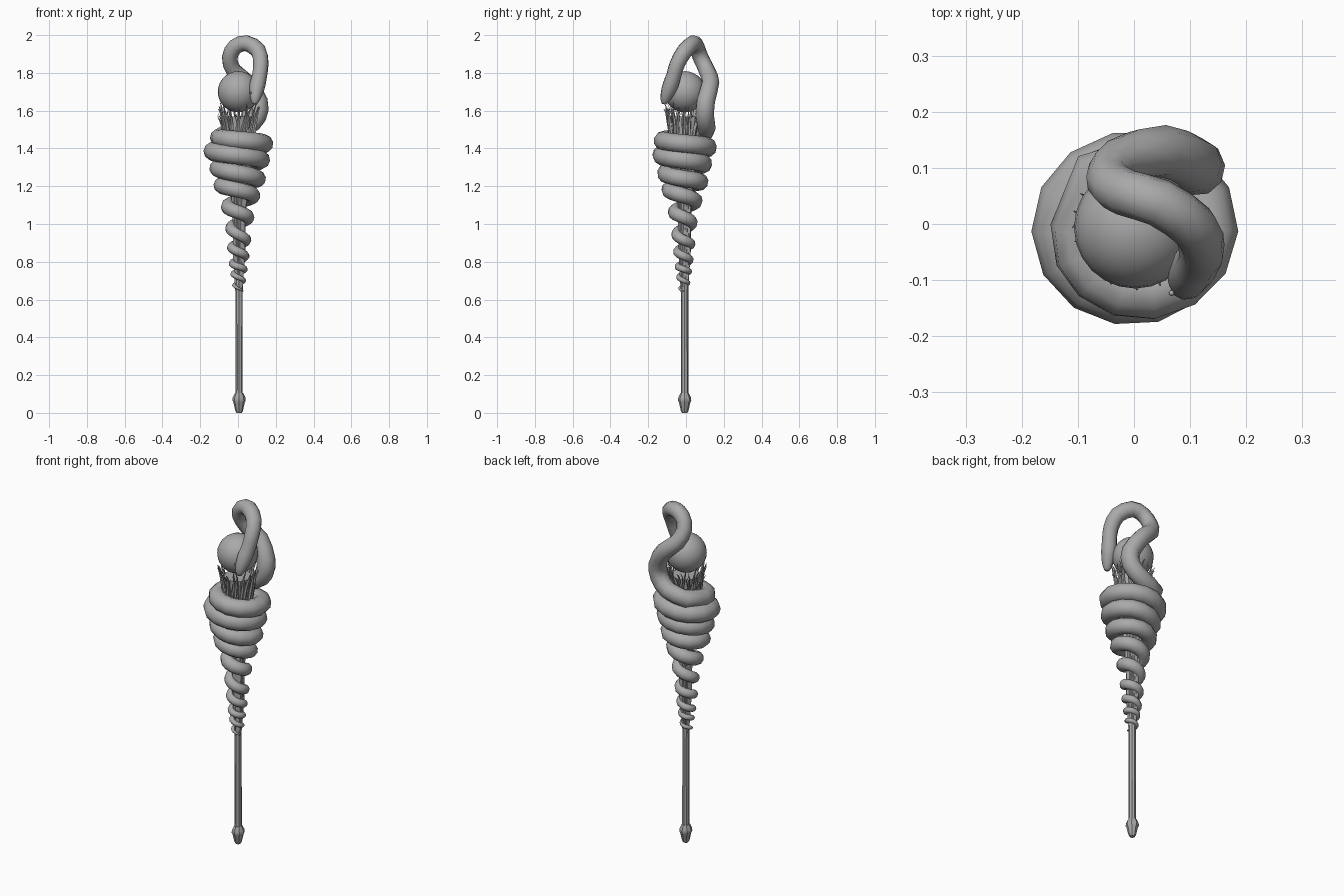
import bpy, bmesh, math, random
from mathutils import Vector

if "Cube" in bpy.data.objects:
    bpy.data.objects.remove(bpy.data.objects["Cube"])
random.seed(4)

GREY = bpy.data.materials.new("plain grey")
GREY.diffuse_color = (0.4, 0.4, 0.4, 1)
GREY.use_nodes = True
GREY.node_tree.nodes["Principled BSDF"].inputs["Base Color"].default_value = GREY.diffuse_color

def finish(bm, name, angle=50):
    bmesh.ops.recalc_face_normals(bm, faces=bm.faces)
    me = bpy.data.meshes.new(name)
    bm.to_mesh(me)
    bm.free()
    ob = bpy.data.objects.new(name, me)
    bpy.context.collection.objects.link(ob)
    me.materials.append(GREY)
    bpy.ops.object.select_all(action='DESELECT')
    ob.select_set(True)
    bpy.context.view_layer.objects.active = ob
    bpy.ops.object.shade_smooth_by_angle(angle=math.radians(angle))
    return ob

def skin_rings(bm, rings):
    vs = [[bm.verts.new(p) for p in r] for r in rings]
    n = len(vs[0])
    for a, b in zip(vs, vs[1:]):
        for i in range(n):
            bm.faces.new((a[i], a[(i + 1) % n], b[(i + 1) % n], b[i]))
    bm.faces.new(vs[0][::-1])
    bm.faces.new(vs[-1])

def tube(bm, pts, radii, sides):
    # sweep a round section along a path with a non-twisting frame
    rings, u = [], None
    for i, p in enumerate(pts):
        t = (pts[min(i + 1, len(pts) - 1)] - pts[max(i - 1, 0)]).normalized()
        u = t.orthogonal() if u is None else u - t * u.dot(t)
        u.normalize()
        v = t.cross(u)
        rings.append([p + radii[i] * (u * math.cos(2 * math.pi * k / sides) + v * math.sin(2 * math.pi * k / sides))
                      for k in range(sides)])
    skin_rings(bm, rings)

def lathe(name, profile, sides, centre=(0, 0), angle=30):
    bm = bmesh.new()
    skin_rings(bm, [[Vector((centre[0] + r * math.cos(2 * math.pi * k / sides),
                             centre[1] + r * math.sin(2 * math.pi * k / sides), z)) for k in range(sides)]
                    for r, z in profile])
    return finish(bm, name, angle)

def spline(keys, steps):
    # smooth interpolation through a list of vectors
    out = []
    for i in range(len(keys) - 1):
        a, b, c, d = (Vector(keys[max(0, min(len(keys) - 1, j))]) for j in (i - 1, i, i + 1, i + 2))
        for s in range(steps):
            t = s / steps
            out.append(0.5 * (2 * b + (c - a) * t + (2 * a - 5 * b + 4 * c - d) * t * t + (3 * b - a - 3 * c + d) * t ** 3))
    return out + [Vector(keys[-1])]

# shaft, foot and the core under the coils
C = (0.006, -0.007)
lathe("shaft", [(0.019, 0.09), (0.019, 0.62), (0.021, 0.9), (0.026, 1.05), (0.04, 1.25), (0.065, 1.45), (0.078, 1.57)], 8, C)
lathe("foot_cap", [(0.014, 0), (0.02, 0.01), (0.03, 0.055), (0.035, 0.065), (0.034, 0.08), (0.022, 0.105)], 8, C)

# long strands splitting off the shaft and fanning out below the orb
bm = bmesh.new()
N = 18
for i in range(N):
    a0 = 2 * math.pi * i / N + random.uniform(-.1, .1)
    keys = []
    start = random.uniform(0.64, 0.8)
    for r, z in ((0.012, start), (0.025, 0.86), (0.026, 1.02), (0.045, 1.25), (0.075, 1.46), (0.086, 1.53),
                 (0.098, 1.59), (0.110, 1.635 + random.uniform(-.03, .01))):
        a = a0 + 0.9 * (z - 1.5) + random.uniform(-.07, .07)
        keys.append((C[0] + r * math.cos(a), C[1] + r * math.sin(a), z))
    pts = spline(keys, 2)
    n = len(pts) - 1
    tube(bm, pts, [0.009 * (1 - 0.8 * max(0, (k / n - .7) / .3)) for k in range(n + 1)], 5)
finish(bm, "root_strands")

# short thorny twigs around the orb seat
bm = bmesh.new()
for i in range(26):
    a = 2 * math.pi * i / 26 + random.uniform(-.1, .1)
    keys = []
    top = random.uniform(1.56, 1.64)
    for r, f in ((0.07, 0), (0.085, .5), (0.097, .8), (0.11, 1)):
        z = 1.45 + (top - 1.45) * f
        b = a + random.uniform(-.12, .12)
        keys.append((r * math.cos(b), r * math.sin(b), z))
    pts = spline(keys, 2)
    tube(bm, pts, [0.006 * (1 - .85 * k / (len(pts) - 1)) for k in range(len(pts))], 4)
finish(bm, "thorn_twigs")

# thin ridges along the handle
bm = bmesh.new()
for i, (z0, z1) in enumerate(((0.1, 0.33), (0.33, 0.62), (0.12, 0.47), (0.46, 0.66))):
    a = math.pi * (0.25 + i * 0.5)
    p = Vector((C[0] + .015 * math.cos(a), C[1] + .015 * math.sin(a), z0))
    tube(bm, [p, Vector((p.x, p.y, z1))], [0.006, 0.006], 5)
finish(bm, "handle_ridges")

# orb
bm = bmesh.new()
bmesh.ops.create_uvsphere(bm, u_segments=24, v_segments=14, radius=0.109)
bmesh.ops.translate(bm, verts=bm.verts, vec=(0.002, -0.006, 1.70))
finish(bm, "orb", 60)

# snake: head and loop, as x, y, z, radius
loop = [(.088, -.116, 1.635, .012), (.090, -.112, 1.655, .024), (.095, -.100, 1.69, .035), (.103, -.082, 1.735, .042),
        (.114, -.065, 1.785, .040), (.121, -.045, 1.85, .041), (.107, -.005, 1.918, .043), (.045, .038, 1.957, .043),
        (-.015, .056, 1.938, .042), (-.044, .078, 1.88, .042), (-.022, .112, 1.81, .044), (.05, .130, 1.745, .047),
        (.108, .105, 1.65, .050), (.102, .100, 1.57, .050), (.04, .108, 1.51, .049), (-.06, .092, 1.48, .049)]
body = spline(loop, 2)

# snake: coils keyed every half turn from the left side down, as height, coil radius, body radius
coils = [(1.455, .104, .049), (1.425, .134, .050), (1.385, .136, .050), (1.34, .118, .049), (1.295, .108, .047),
         (1.24, .100, .045), (1.205, .090, .043), (1.15, .075, .041), (1.09, .055, .039), (1.035, .048, .036),
         (.975, .040, .031), (.915, .040, .028), (.875, .037, .025), (.83, .036, .022), (.79, .033, .019),
         (.76, .032, .017), (.735, .029, .015), (.70, .027, .013), (.675, .024, .010), (.645, .022, .004)]
STEP = 7
for i, (z, r, w) in enumerate(spline(coils, STEP)):
    a = math.pi * (1 + i / STEP)
    body.append(Vector((.003 + r * math.cos(a), -.012 + .93 * r * math.sin(a), z, w)))
bm = bmesh.new()
tube(bm, [p.to_3d() for p in body], [p.w for p in body], 10)
finish(bm, "snake_body", 60)

# snake: eyes on both sides of the head
bm = bmesh.new()
for s in (-1, 1):
    e = bmesh.ops.create_icosphere(bm, subdivisions=1, radius=0.006)
    bmesh.ops.translate(bm, verts=e["verts"], vec=(.095 + s * .028, -.117 + s * .006, 1.695))
finish(bm, "snake_eyes")
